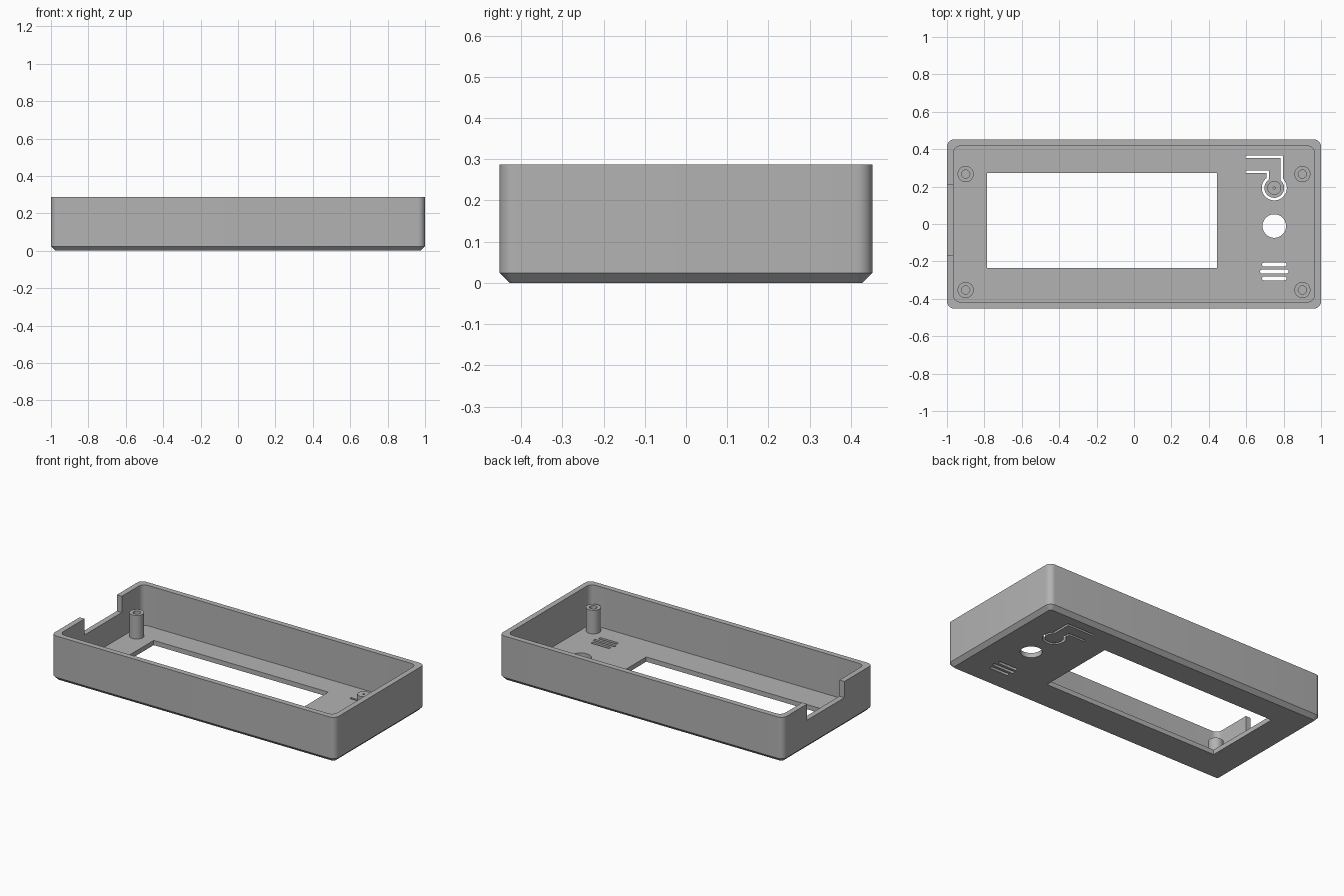
import bpy, bmesh
from math import cos, sin, radians, pi
from mathutils import Vector

if "Cube" in bpy.data.objects:
    bpy.data.objects.remove(bpy.data.objects["Cube"])

HX, HY, TOP = 1.0, 0.452, 0.287      # outer half sizes and rim height
WALL, FLOOR, CHAMFER, CORNER = 0.035, 0.03, 0.024, 0.038

grey = bpy.data.materials.new("plain_grey")
grey.use_nodes = True
grey.diffuse_color = (0.45, 0.45, 0.45, 1)
grey.node_tree.nodes["Principled BSDF"].inputs["Base Color"].default_value = (0.45, 0.45, 0.45, 1)


def finish(name, bm):
    bmesh.ops.recalc_face_normals(bm, faces=bm.faces)
    mesh = bpy.data.meshes.new(name)
    bm.to_mesh(mesh)
    bm.free()
    mesh.materials.append(grey)
    obj = bpy.data.objects.new(name, mesh)
    bpy.context.collection.objects.link(obj)
    return obj


def loft(name, sections):
    """Solid skinned through (outline, z) sections with equal point counts."""
    bm = bmesh.new()
    rings = [[bm.verts.new((x, y, z)) for x, y in pts] for pts, z in sections]
    n = len(rings[0])
    for a, b in zip(rings, rings[1:]):
        for i in range(n):
            j = (i + 1) % n
            bm.faces.new((a[i], a[j], b[j], b[i]))
    bm.faces.new(rings[0][::-1])
    bm.faces.new(rings[-1])
    return finish(name, bm)


def rounded(hx, hy, r, cx=0, cy=0, steps=8):
    pts = []
    for q, (sx, sy) in enumerate(((1, 1), (-1, 1), (-1, -1), (1, -1))):
        for i in range(steps + 1):
            a = pi / 2 * (q + i / steps)
            pts.append((cx + sx * (hx - r) + r * cos(a), cy + sy * (hy - r) + r * sin(a)))
    return pts


def rect(x0, x1, y0, y1):
    return [(x0, y0), (x1, y0), (x1, y1), (x0, y1)]


def circle(cx, cy, r, n=48):
    return [(cx + r * cos(2 * pi * i / n), cy + r * sin(2 * pi * i / n)) for i in range(n)]


def ribbon(path, half):
    """Outline of a constant-width band along an open path, with mitred corners."""
    p = [Vector(q) for q in path]
    left, right = [], []
    for i, q in enumerate(p):
        d0 = (q - p[max(i - 1, 0)]).normalized()
        d1 = (p[min(i + 1, len(p) - 1)] - q).normalized()
        d0, d1 = (d0 if i else d1), (d1 if i < len(p) - 1 else d0)
        n0, n1 = Vector((-d0.y, d0.x)), Vector((-d1.y, d1.x))
        off = (n0 + n1) * (half / (1 + n0.dot(n1)))
        left.append(tuple(q + off))
        right.append(tuple(q - off))
    return left + right[::-1]


def cut(obj, outline, z0=-0.1, z1=0.1):
    cutter = loft("cutter", [(outline, z0), (outline, z1)])
    cutter.hide_render = True
    mod = obj.modifiers.new("cut", "BOOLEAN")
    mod.operation, mod.solver, mod.object = "DIFFERENCE", "EXACT", cutter
    bpy.context.view_layer.objects.active = obj
    bpy.ops.object.modifier_apply(modifier=mod.name)
    bpy.data.objects.remove(cutter)


def lathe(name, profile, x, y):
    bm = bmesh.new()
    verts = [bm.verts.new((r, 0, z)) for r, z in profile]
    edges = [bm.edges.new(pair) for pair in zip(verts, verts[1:])]
    bmesh.ops.spin(bm, geom=verts + edges, axis=(0, 0, 1), cent=(0, 0, 0),
                   angle=2 * pi, steps=40, use_duplicate=False)
    bmesh.ops.remove_doubles(bm, verts=bm.verts, dist=1e-5)
    obj = finish(name, bm)
    obj.location = (x, y, 0)
    return obj


def smooth(obj):
    bpy.ops.object.select_all(action="DESELECT")
    obj.select_set(True)
    bpy.context.view_layer.objects.active = obj
    bpy.ops.object.shade_smooth_by_angle(angle=radians(30))


# Tray shell with chamfered underside
outer = rounded(HX, HY, CORNER)
base = rounded(HX - CHAMFER, HY - CHAMFER, CORNER - CHAMFER)
case = loft("case_shell", [(base, 0), (outer, CHAMFER), (outer, TOP)])
cut(case, rounded(HX - WALL, HY - WALL, CORNER), FLOOR, TOP + 0.1)

# Cable notch in the right wall
cut(case, rect(-HX - 0.1, -HX + WALL + 0.01, -0.166, 0.21), TOP - 0.103, TOP + 0.1)

# Display window and round opening
cut(case, rect(-0.785, 0.445, -0.235, 0.273))
cut(case, circle(0.75, -0.011, 0.063))

# Speaker slots
for step, half in ((-1, 0.066), (0, 0.076), (1, 0.066)):
    cut(case, rounded(half, 0.01, 0.0095, 0.75, -0.254 + step * 0.037, 4))

# Slit that frees the flexible button and its arm
BX, BY = 0.75, 0.193
arc = [(BX + 0.06 * cos(radians(a)), BY + 0.06 * sin(radians(a)))
       for a in (48 - 282 * i / 32 for i in range(33))]
path = [(0.597, 0.36), (arc[0][0], 0.36)] + arc + [(arc[-1][0], 0.28), (0.597, 0.28)]
cut(case, ribbon(path, 0.007))
smooth(case)

# Button peg with a small centre dimple
smooth(lathe("button_peg", [(0, 0.12), (0.006, 0.12), (0.006, 0.13), (0.037, 0.13),
                            (0.037, FLOOR - 0.005), (0, FLOOR - 0.005)], BX, BY))

# Screw posts with blind holes
for side, sx in (("left", 1), ("right", -1)):
    for end, y in (("front", -0.353), ("back", 0.267)):
        smooth(lathe(f"{end}_{side}_screw_post",
                     [(0, FLOOR + 0.002), (0.022, FLOOR + 0.002), (0.022, 0.18), (0.043, 0.18),
                      (0.043, FLOOR - 0.005), (0, FLOOR - 0.005)], sx * 0.9, y))
